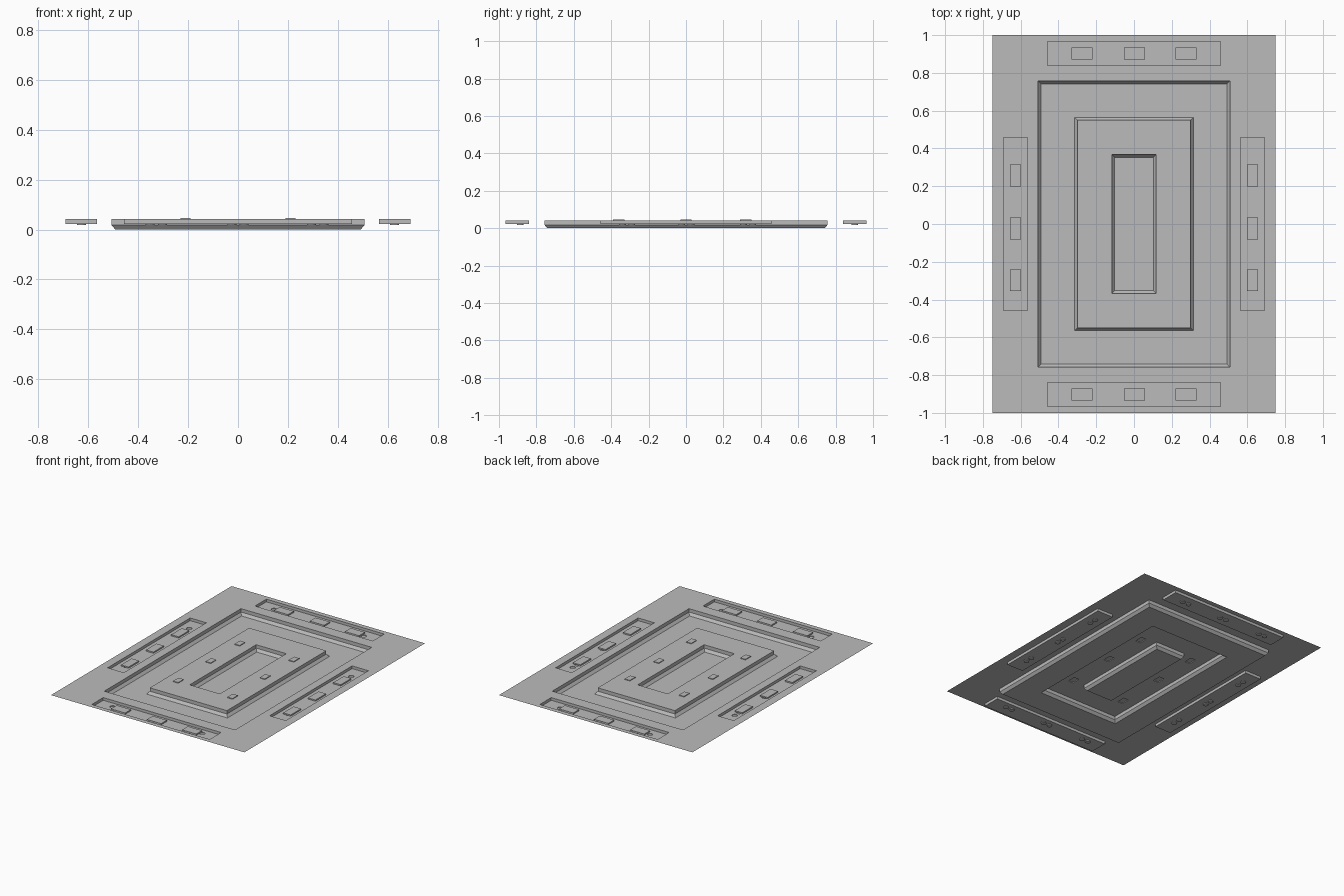
import bpy, bmesh, math

cube = bpy.data.objects.get("Cube")
if cube:
    bpy.data.objects.remove(cube, do_unlink=True)

TOP, BREAK, POCKET = 0.042, 0.018, 0.023
FLARE = 0.015

grey = bpy.data.materials.new("mid_grey")
grey.use_nodes = True
colour = (0.5, 0.5, 0.5, 1)
grey.diffuse_color = colour
grey.node_tree.nodes["Principled BSDF"].inputs["Base Color"].default_value = colour


def loop(bm, points, z):
    verts = [bm.verts.new((x, y, z)) for x, y in points]
    for a, b in zip(verts, verts[1:] + verts[:1]):
        bm.edges.new((a, b))
    return verts


def rect(bm, cx, cy, hx, hy, z):
    return loop(bm, [(cx + sx * hx, cy + sy * hy)
                     for sx, sy in ((-1, -1), (1, -1), (1, 1), (-1, 1))], z)


def circle(bm, cx, cy, r, z, sides=12):
    steps = [math.tau * i / sides for i in range(sides)]
    return loop(bm, [(cx + r * math.cos(a), cy + r * math.sin(a)) for a in steps], z)


def fill(bm, *loops):
    """Flat face bounded by the first loop, with the other loops as holes."""
    edges = [bm.edges.get((a, b)) for l in loops for a, b in zip(l, l[1:] + l[:1])]
    bmesh.ops.triangle_fill(bm, use_beauty=True, edges=edges, normal=(0, 0, 1))


def wall(bm, upper, lower):
    n = len(upper)
    for i in range(n):
        j = (i + 1) % n
        bm.faces.new((upper[i], upper[j], lower[j], lower[i]))


def stepped_wall(bm, hx, hy, flare):
    """Upright wall that slopes near the bottom; returns top and bottom loops."""
    top = rect(bm, 0, 0, hx, hy, TOP)
    mid = rect(bm, 0, 0, hx, hy, BREAK)
    low = rect(bm, 0, 0, hx + flare, hy + flare, 0)
    wall(bm, top, mid)
    wall(bm, mid, low)
    return top, low


def finish(bm, name):
    bmesh.ops.recalc_face_normals(bm, faces=bm.faces)
    mesh = bpy.data.meshes.new(name)
    bm.to_mesh(mesh)
    bm.free()
    mesh.materials.append(grey)
    obj = bpy.data.objects.new(name, mesh)
    bpy.context.collection.objects.link(obj)
    return obj


# Pressed sheet: rim, trough, raised ring and centre pit
bm = bmesh.new()
border = rect(bm, 0, 0, 0.75, 1, TOP)
trough_top, trough_low = stepped_wall(bm, 0.507, 0.757, -FLARE)
ring_top, ring_low = stepped_wall(bm, 0.299, 0.55, FLARE)
pit_top, pit_low = stepped_wall(bm, 0.117, 0.368, -FLARE)
fill(bm, trough_low, ring_low)
fill(bm, pit_low)

# Low pads on the raised ring
pads = []
for x in (-0.21, 0.21):
    for y in (-0.36, 0, 0.32):
        base = rect(bm, x, y, 0.02, 0.03, TOP)
        cap = rect(bm, x, y, 0.02, 0.03, TOP + 0.005)
        wall(bm, cap, base)
        fill(bm, cap)
        pads.append(base)
fill(bm, ring_top, pit_top, *pads)

# Four edge pockets with paired round dimples: centre, half size, dimple line
ends = (-0.327, 0, 0.319)
sides = (-0.315, 0.002, 0.332)
pockets = []
for s in (-1, 1):
    dimple_y = 0.902 if s > 0 else -0.886
    pockets.append((0, s * 0.903, 0.457, 0.063,
                    [(x + d, dimple_y) for x in ends for d in (-0.025, 0.025)]))
    pockets.append((s * 0.628, 0, 0.063, 0.457,
                    [(s * 0.628, y + d) for y in sides for d in (-0.025, 0.025)]))
holes = []
for cx, cy, hx, hy, dimples in pockets:
    mouth = rect(bm, cx, cy, hx, hy, TOP)
    floor = rect(bm, cx, cy, hx, hy, POCKET)
    wall(bm, mouth, floor)
    rims = []
    for x, y in dimples:
        rim = circle(bm, x, y, 0.018, POCKET)
        base = circle(bm, x, y, 0.018, POCKET - 0.005)
        wall(bm, rim, base)
        fill(bm, base)
        rims.append(rim)
    fill(bm, floor, *rims)
    holes.append(mouth)
fill(bm, border, trough_top, *holes)
finish(bm, "pressed_sheet")


# Small blocks resting in the pockets
def block(name, x, y, hx, hy):
    bm = bmesh.new()
    low = rect(bm, x, y, hx, hy, POCKET + 0.001)
    high = rect(bm, x, y, hx, hy, POCKET + 0.01)
    wall(bm, high, low)
    fill(bm, low)
    fill(bm, high)
    finish(bm, name)


for s, end, side in ((-1, "front", "right"), (1, "back", "left")):
    for i, (x, y) in enumerate(((-0.276, -0.298), (0.003, -0.023), (0.275, 0.257)), 1):
        block(f"{end}_pocket_block_{i}", x, s * 0.902, 0.055, 0.032)
        block(f"{side}_pocket_block_{i}", s * 0.628, y, 0.029, 0.058)
